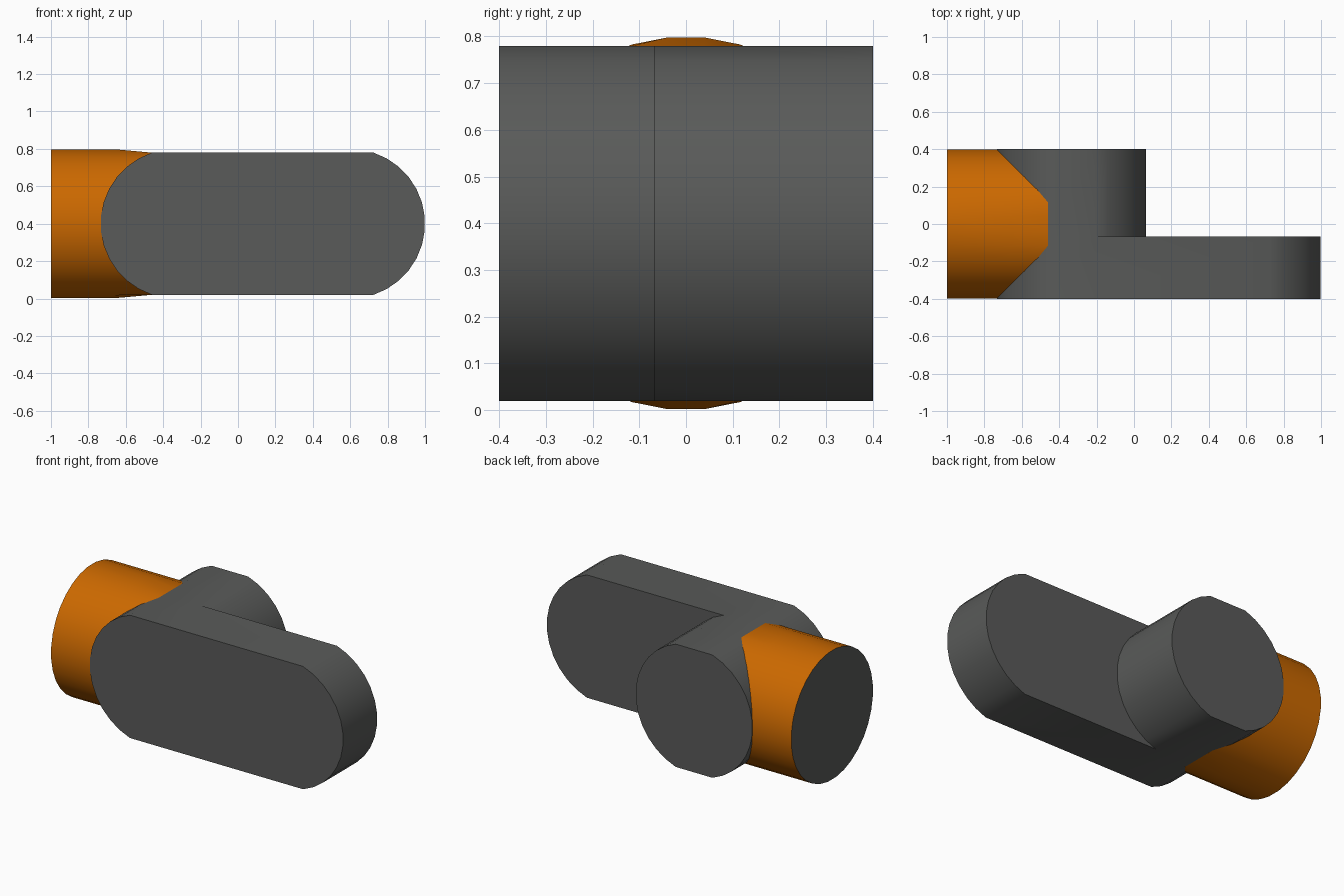
import bpy, bmesh, math

if "Cube" in bpy.data.objects:
    bpy.data.objects.remove(bpy.data.objects["Cube"])

R, H, ZC = 0.4, 0.38, 0.4            # round radius, half height of the flats, centre height
BOSS_X, ARM_X, STEP_Y = -0.335, 0.6, -0.067
LIMIT = math.asin(H / R)


def material(name, color):
    mat = bpy.data.materials.new(name)
    mat.diffuse_color = color
    mat.use_nodes = True
    mat.node_tree.nodes["Principled BSDF"].inputs["Base Color"].default_value = mat.diffuse_color
    return mat


DARK = material("dark_grey", (0.1, 0.103, 0.1, 1))
ORANGE = material("orange", (0.6, 0.14, 0.0, 1))


def arc(cx, side, n=13):
    """Flat-topped half round, bottom to top; side is +1 right, -1 left."""
    angles = [-LIMIT + 2 * LIMIT * i / n for i in range(n + 1)]
    return [(cx + side * R * math.cos(a), ZC + R * math.sin(a)) for a in angles]


def bridge(bm, a, b):
    n = len(a)
    for i in range(n):
        j = (i + 1) % n
        bm.faces.new((a[i], a[j], b[j], b[i]))


def finish(bm, name, mat):
    if len(bm.faces) > 1:
        bmesh.ops.recalc_face_normals(bm, faces=bm.faces)
    mesh = bpy.data.meshes.new(name)
    bm.to_mesh(mesh)
    bm.free()
    obj = bpy.data.objects.new(name, mesh)
    bpy.context.collection.objects.link(obj)
    mesh.materials.append(mat)
    bpy.ops.object.select_all(action='DESELECT')
    obj.select_set(True)
    bpy.context.view_layer.objects.active = obj
    bpy.ops.object.shade_smooth_by_angle(angle=math.radians(30))
    return obj


# Grey body: front arm plate with the boss continuing to the back
bm = bmesh.new()
left, mid, right = arc(BOSS_X, -1), arc(BOSS_X, 1), arc(ARM_X, 1)


def ring(points, y):
    return [bm.verts.new((x, y, z)) for x, z in points]


outline = left + [mid[-1]] + right[::-1] + [mid[0]]
front, step = ring(outline, -0.4), ring(outline, STEP_Y)
nl, nr = len(left), len(right)
step_left, step_right = step[:nl], step[nl + 1:nl + 1 + nr]
step_mid = [step[-1]] + ring(mid[1:-1], STEP_Y) + [step[nl]]
bridge(bm, front, step)
bm.faces.new(front)
bm.faces.new(step_right + step_mid)
back = ring(left + mid[::-1], 0.4)
bridge(bm, step_left + step_mid[::-1], back)
bm.faces.new(back)
finish(bm, "arm_and_boss", DARK)

# Orange shaft, its top and bottom tapering into the boss flats
SIDES = 32
circle = [(R * math.cos(a), R * math.sin(a)) for a in
          (2 * math.pi * (i + 0.5) / SIDES for i in range(SIDES))]
bm = bmesh.new()
rings = []
for x, limit in ((-1, R), (-0.66, R), (-0.46, H)):
    rings.append([bm.verts.new((x, y, ZC + max(-limit, min(limit, z)))) for y, z in circle])
bridge(bm, rings[0], rings[1])
bridge(bm, rings[1], rings[2])
bm.faces.new(rings[2])
finish(bm, "shaft", ORANGE)

# Grey disc closing the outer end of the shaft
bm = bmesh.new()
bm.faces.new([bm.verts.new((-1, y, ZC + z)) for y, z in reversed(circle)])
finish(bm, "shaft_end_cap", DARK)
